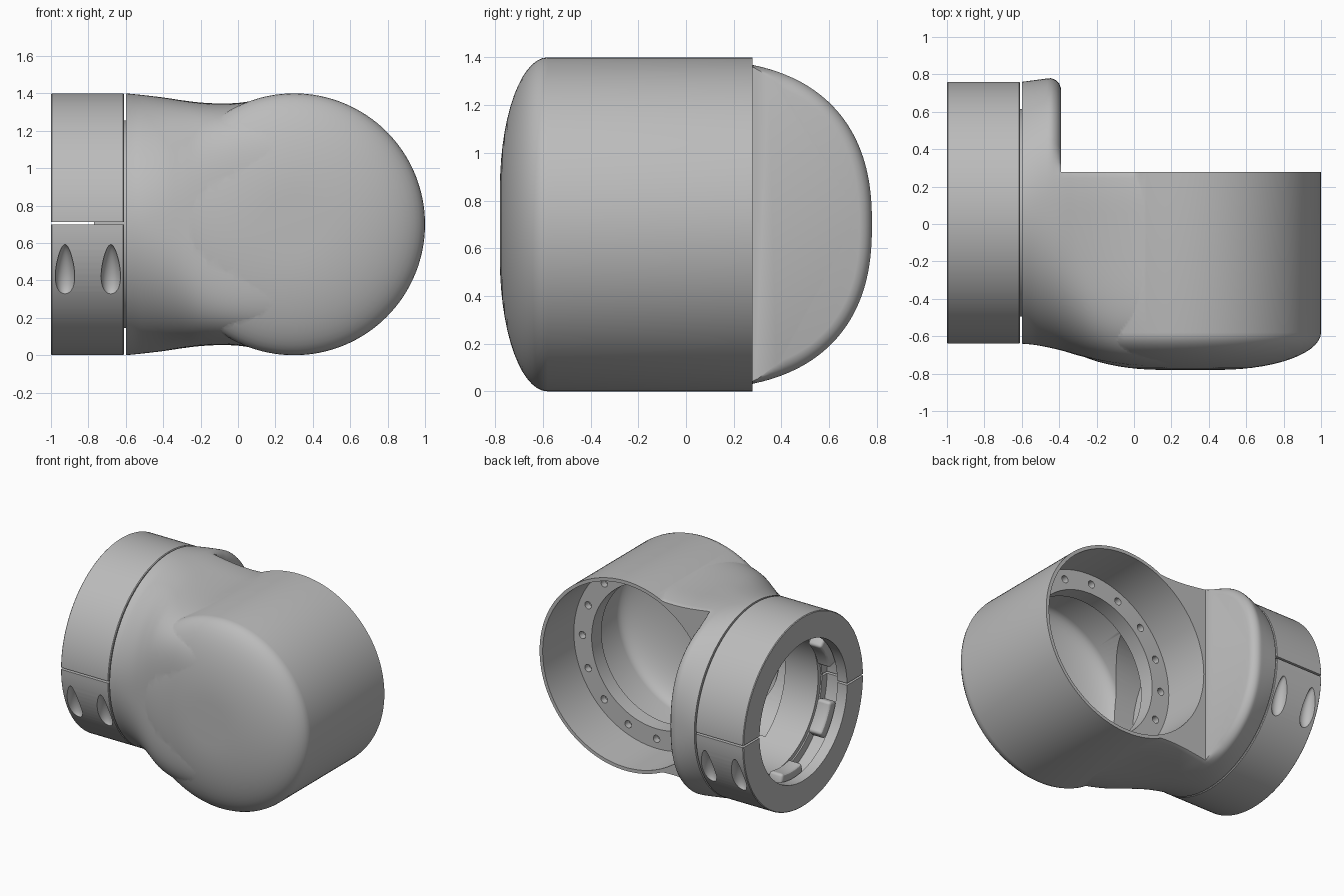
import bpy, bmesh, math
from mathutils import Vector, Matrix

cube = bpy.data.objects.get("Cube")
if cube:
    bpy.data.objects.remove(cube, do_unlink=True)

grey = bpy.data.materials.new("satin_grey")
grey.use_nodes = True
grey.diffuse_color = (0.5, 0.5, 0.5, 1)
grey.node_tree.nodes["Principled BSDF"].inputs["Base Color"].default_value = (0.5, 0.5, 0.5, 1)

MID = 0.7       # height of both axes
DRUM_X = 0.3    # drum axis position
NECK_Y = 0.06   # neck axis position
TAU = math.tau


def finish(name, bm):
    bmesh.ops.remove_doubles(bm, verts=bm.verts, dist=1e-5)
    bmesh.ops.recalc_face_normals(bm, faces=bm.faces)
    mesh = bpy.data.meshes.new(name)
    bm.to_mesh(mesh)
    bm.free()
    mesh.materials.append(grey)
    obj = bpy.data.objects.new(name, mesh)
    bpy.context.collection.objects.link(obj)
    return obj


def lathe(name, profile, axis, closed=False, start=0.0, sweep=TAU, steps=128):
    """Revolve (radius, position) points about the drum (y) or neck (x) axis."""
    bm = bmesh.new()
    full = sweep >= TAU
    rows = []
    for i in range(steps if full else steps + 1):
        a = start + sweep * i / steps
        c, s = math.cos(a), math.sin(a)
        if axis == "y":
            row = [(DRUM_X + r * c, t, MID + r * s) for r, t in profile]
        else:
            row = [(t, NECK_Y + r * c, MID + r * s) for r, t in profile]
        rows.append([bm.verts.new(p) for p in row])
    n = len(profile)
    for i in range(steps):
        a, b = rows[i], rows[(i + 1) % len(rows)]
        for j in range(n if closed else n - 1):
            k = (j + 1) % n
            bm.faces.new((a[j], a[k], b[k], b[j]))
    if not full:
        bm.faces.new(rows[0])
        bm.faces.new(rows[-1])
    return finish(name, bm)


def box(name, low, high):
    bm = bmesh.new()
    low, high = Vector(low), Vector(high)
    size = high - low
    bmesh.ops.create_cube(bm, size=1, matrix=Matrix.Translation((low + high) / 2)
                          @ Matrix.Diagonal((*size, 1)))
    return finish(name, bm)


def apply(obj, mod):
    bpy.context.view_layer.objects.active = obj
    bpy.ops.object.modifier_apply(modifier=mod.name)


def combine(obj, other, operation="DIFFERENCE"):
    mod = obj.modifiers.new("bool", "BOOLEAN")
    mod.operation, mod.solver, mod.object = operation, "EXACT", other
    apply(obj, mod)
    bpy.data.objects.remove(other, do_unlink=True)


def smooth(obj, angle=30):
    bpy.ops.object.select_all(action="DESELECT")
    obj.select_set(True)
    bpy.context.view_layer.objects.active = obj
    bpy.ops.object.shade_smooth_by_angle(angle=math.radians(angle))


def spline(keys, per=4):
    """Catmull-Rom points through the key tuples."""
    keys = [Vector(k) for k in keys]
    out = []
    for i in range(len(keys) - 1):
        p0, p1, p2 = keys[max(i - 1, 0)], keys[i], keys[i + 1]
        p3 = keys[min(i + 2, len(keys) - 1)]
        for s in range(per):
            t = s / per
            out.append(0.5 * (2 * p1 + (p2 - p0) * t + (2 * p0 - 5 * p1 + 4 * p2 - p3) * t * t
                              + (3 * p1 - p0 - 3 * p2 + p3) * t ** 3))
    return out + [keys[-1]]


# Drum with a domed front
ARC = [i / 14 * math.pi / 2 for i in range(15)]
dome = [(0.15 + 0.55 * math.cos(a), -0.58 - 0.2 * math.sin(a)) for a in ARC]
body = lathe("elbow_body", [(0, 0.28), (0.7, 0.28)] + dome + [(0, -0.78)], "y")

# Neck loft: x, front reach, half height, front squareness
stations = spline([(-0.6, 0.7, 0.7, 2), (-0.52, 0.708, 0.692, 2.05), (-0.4, 0.733, 0.678, 2.4),
                   (-0.3, 0.762, 0.663, 3), (-0.2, 0.787, 0.651, 3.9), (-0.1, 0.806, 0.646, 4.6),
                   (0.0, 0.818, 0.649, 5), (0.12, 0.826, 0.664, 5), (0.3, 0.828, 0.675, 5)], 8)
FLANGE_X, ROUND = -0.389, 0.065
bm = bmesh.new()
rings = []
for x, front, half, square in stations:
    blend = min(1, (x + 0.6) / 0.15)
    ring = []
    for i in range(160):
        c, s = math.cos(TAU * i / 160), math.sin(TAU * i / 160)
        reach, power = (0.7 + 0.02 * blend, 2 + 0.4 * blend) if c > 0 else (front, square)
        y = math.copysign(abs(c) ** (2 / power), c) * reach
        z = math.copysign(abs(s) ** (2 / power), s) * half
        # Round the free edge of the flange
        over = min(1, max(0, (x - FLANGE_X) / ROUND + 1))
        inset = ROUND * (1 - math.sqrt(1 - over * over)) * min(1, max(0, (y - 0.22) / 0.15))
        shrink = 1 - inset / math.hypot(y, z)
        ring.append(bm.verts.new((x, NECK_Y + y * shrink, MID + z * shrink)))
    rings.append(ring)
for a, b in zip(rings, rings[1:]):
    for i in range(160):
        j = (i + 1) % 160
        bm.faces.new((a[i], a[j], b[j], b[i]))
bm.faces.new(rings[0])
bm.faces.new(rings[-1])
combine(body, finish("neck", bm), "UNION")

# Flat open back beside the upright flange
combine(body, box("back_cut", (FLANGE_X - 0.002, 0.279, -1), (2, 2, 3)))

# Drum cavity: bore, screw ledge, then a hollow shell behind it
shell = [(0.13 + 0.53 * math.cos(a), -0.56 - 0.18 * math.sin(a)) for a in ARC]
combine(body, lathe("cavity", [(0, 0.5), (0.675, 0.5), (0.675, -0.085), (0.53, -0.085),
                               (0.53, -0.2), (0.66, -0.2)] + shell + [(0, -0.74)], "y"))

# Neck bore and the half-round passage into the drum
combine(body, lathe("neck_bore", [(0, -0.8), (0.5, -0.8), (0.5, -0.45), (0, -0.45)], "x"))
bm = bmesh.new()
outline = [bm.verts.new((-0.5, -0.21 - 0.4 * math.sin(TAU * i / 64),
                         MID + 0.5 * math.cos(TAU * i / 64))) for i in range(33)]
face = bm.faces.new(outline)
moved = bmesh.ops.extrude_face_region(bm, geom=[face])["geom"]
bmesh.ops.translate(bm, vec=(0.55, 0, 0),
                    verts=[v for v in moved if isinstance(v, bmesh.types.BMVert)])
combine(body, finish("passage", bm))

# Screw holes in the drum ledge
bm = bmesh.new()
for i in range(16):
    a = TAU * i / 16
    spot = (DRUM_X + 0.605 * math.cos(a), -0.085, MID + 0.605 * math.sin(a))
    bmesh.ops.create_cone(bm, cap_ends=True, segments=16, radius1=0.027, radius2=0.027, depth=0.1,
                          matrix=Matrix.Translation(spot) @ Matrix.Rotation(math.pi / 2, 4, "X"))
combine(body, finish("screw_holes", bm))
smooth(body, 42)

# Split clamp ring: upper and lower halves
ring_profile = [(0.51, -1), (0.695, -1), (0.7, -0.995), (0.7, -0.614), (0.695, -0.609),
                (0.56, -0.609), (0.56, -0.72), (0.53, -0.72), (0.53, -0.78), (0.59, -0.78),
                (0.59, -0.92), (0.51, -0.92)]
for name, low, high in (("upper_clamp", -1, 0.713), ("lower_clamp", 0.699, 3)):
    half = lathe(name, ring_profile, "x", closed=True)
    combine(half, box("split", (-2, -2, low), (2, 2, high)))
    if name == "lower_clamp":
        # Teardrop screw pockets on both sides
        for side in (-1, 1):
            for x in (-0.925, -0.68):
                bm = bmesh.new()
                bmesh.ops.create_uvsphere(bm, u_segments=32, v_segments=24, radius=1)
                for v in bm.verts:
                    v.co.x *= 1 - 0.3 * v.co.z
                tilt = math.asin(0.245 / 0.7)
                spot = (x, NECK_Y + side * 0.7 * math.cos(tilt), 0.455)
                bm.transform(Matrix.Translation(spot) @ Matrix.Rotation(-side * tilt, 4, "X")
                             @ Matrix.Diagonal((0.05, 0.06, 0.145, 1)))
                combine(half, finish("pocket", bm))
    smooth(half)

# Inner sleeve joining the clamp to the neck
sleeve = lathe("inner_sleeve", [(0.5, -0.77), (0.555, -0.77), (0.555, -0.58), (0.5, -0.58)],
               "x", closed=True)
smooth(sleeve)

# Locking lugs inside the clamp
for i in range(6):
    lug = lathe("locking_lug", [(0.46, -0.91), (0.54, -0.91), (0.54, -0.8), (0.46, -0.8)], "x",
                closed=True, start=TAU * (i + 0.5) / 6 - 0.25, sweep=0.5, steps=12)
    bevel = lug.modifiers.new("bevel", "BEVEL")
    bevel.width, bevel.segments, bevel.limit_method = 0.025, 3, "ANGLE"
    apply(lug, bevel)
    smooth(lug)
